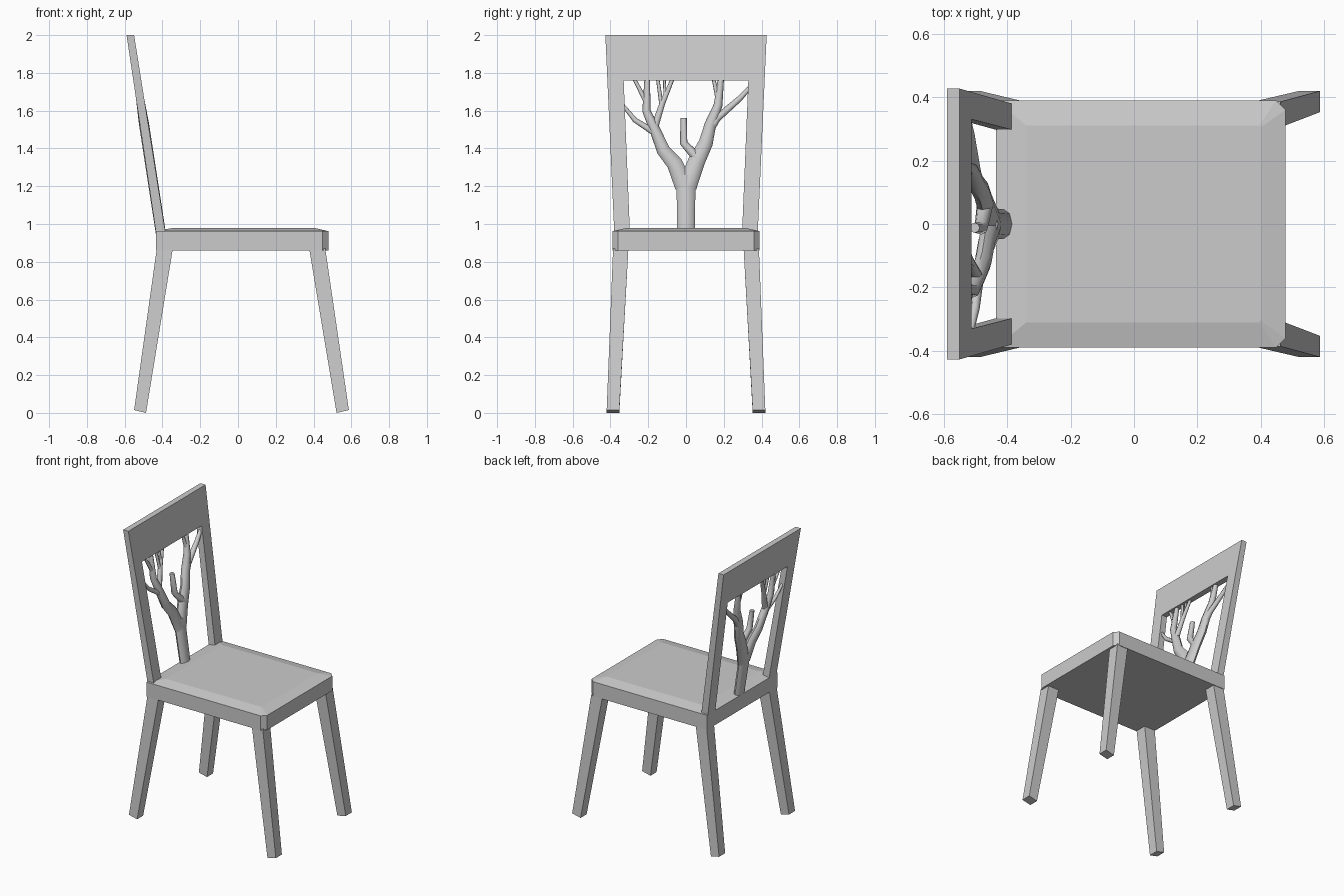
import bpy, bmesh, math
from mathutils import Vector

if "Cube" in bpy.data.objects:
    bpy.data.objects.remove(bpy.data.objects["Cube"])


def new_object(name, bm):
    bmesh.ops.recalc_face_normals(bm, faces=bm.faces)
    me = bpy.data.meshes.new(name)
    bm.to_mesh(me)
    bm.free()
    ob = bpy.data.objects.new(name, me)
    bpy.context.collection.objects.link(ob)
    return ob


def add_loft(bm, rings):
    """Bridge successive closed rings of points and cap both ends."""
    vs = [[bm.verts.new(p) for p in r] for r in rings]
    n = len(vs[0])
    for a, b in zip(vs, vs[1:]):
        for i in range(n):
            j = (i + 1) % n
            bm.faces.new((a[i], a[j], b[j], b[i]))
    bm.faces.new(vs[0][::-1])
    bm.faces.new(vs[-1])


def loft(name, rings):
    bm = bmesh.new()
    add_loft(bm, rings)
    return new_object(name, bm)


def quad(x0, x1, y0, y1, z0, z1):
    """Rectangle whose height runs from z0 at x0 to z1 at x1."""
    return [(x0, y0, z0), (x1, y0, z1), (x1, y1, z1), (x0, y1, z0)]


def seat_ring(back, front, half, cut, z):
    """Seat outline with its two front corners clipped."""
    right = [(back, -half, z), (front - cut, -half, z), (front, cut - half, z)]
    return right + [(x, -y, z) for x, y, z in reversed(right)]


# Seat with a shallow sloped cushion border
loft("seat", [seat_ring(-0.435, 0.478, 0.39, 0.03, 0.86),
              seat_ring(-0.435, 0.478, 0.39, 0.03, 0.962),
              seat_ring(-0.34, 0.4, 0.31, 0.005, 0.98)])


# Leaning back frame: a cross-section at height z
def frame_x(z):
    t = (z - 0.96) / 1.04
    return -0.435 - 0.155 * t, -0.385 - 0.165 * t


def outer_y(z):
    return 0.38 + 0.047 * (z - 0.96) / 1.04


def frame_ring(z, y0, y1):
    return quad(*frame_x(z), y0, y1, z, z)


for s, side in ((-1, "right"), (1, "left")):
    # Splayed legs with feet cut square to the leg
    top_y = (s * 0.305, s * 0.386)
    foot_y = (s * 0.353, s * 0.42)
    loft("back_leg_" + side, [quad(-0.55, -0.487, *foot_y, 0.015, 0),
                              quad(-0.43, -0.345, *top_y, 0.87, 0.87)])
    loft("front_leg_" + side, [quad(0.522, 0.587, *foot_y, 0, 0.015),
                               quad(0.377, 0.462, *top_y, 0.87, 0.87)])
    # Back posts
    loft("back_post_" + side, [frame_ring(z, s * yi, s * outer_y(z))
                               for z, yi in ((0.955, 0.297), (1.76, 0.33))])

# Top rail
loft("top_rail", [frame_ring(z, -outer_y(z), outer_y(z)) for z in (1.76, 2)])


# Tree: each branch tapers from radius r0 to r1 along (y, z) points
def add_branch(bm, r0, r1, path):
    rings = []
    last = len(path) - 1
    for i, (y, z) in enumerate(path):
        a, b = Vector(path[max(i - 1, 0)]), Vector(path[min(i + 1, last)])
        t = (b - a).normalized()
        r = r0 + (r1 - r0) * i / last
        ring = []
        for k in range(8):
            ang = math.tau * k / 8
            u = r * math.cos(ang)
            pz = z - t.x * u
            # flattened to stay inside the frame thickness
            px = sum(frame_x(pz)) / 2 + min(r, 0.027) * math.sin(ang)
            ring.append((px, y + t.y * u, pz))
        rings.append(ring)
    add_loft(bm, rings)


bm = bmesh.new()
# trunk, then the right and left main limbs
add_branch(bm, 0.046, 0.053, [(0, 0.95), (0, 1.16), (0, 1.26)])
add_branch(bm, 0.052, 0.016, [(0.005, 1.2), (0.055, 1.33), (0.105, 1.43),
                              (0.13, 1.53), (0.17, 1.63), (0.185, 1.77)])
add_branch(bm, 0.049, 0.015, [(-0.01, 1.2), (-0.06, 1.32), (-0.12, 1.39),
                              (-0.165, 1.5), (-0.21, 1.6), (-0.205, 1.77)])
# cut stub in the middle
add_branch(bm, 0.026, 0.016, [(0.06, 1.35), (-0.013, 1.43), (-0.012, 1.562)])
# right twigs
add_branch(bm, 0.024, 0.011, [(0.125, 1.5), (0.165, 1.56), (0.285, 1.665),
                              (0.345, 1.73)])
add_branch(bm, 0.014, 0.009, [(0.172, 1.65), (0.145, 1.77)])
# left twigs
add_branch(bm, 0.018, 0.009, [(-0.16, 1.48), (-0.27, 1.55), (-0.335, 1.63)])
add_branch(bm, 0.013, 0.009, [(-0.213, 1.65), (-0.275, 1.77)])
add_branch(bm, 0.02, 0.01, [(-0.17, 1.5), (-0.125, 1.64), (-0.07, 1.77)])
add_branch(bm, 0.011, 0.009, [(-0.13, 1.63), (-0.15, 1.77)])
add_branch(bm, 0.009, 0.007, [(-0.11, 1.67), (-0.115, 1.77)])
tree = new_object("tree_splat", bm)
bpy.context.view_layer.objects.active = tree
tree.select_set(True)
bpy.ops.object.shade_smooth_by_angle(angle=0.9)
